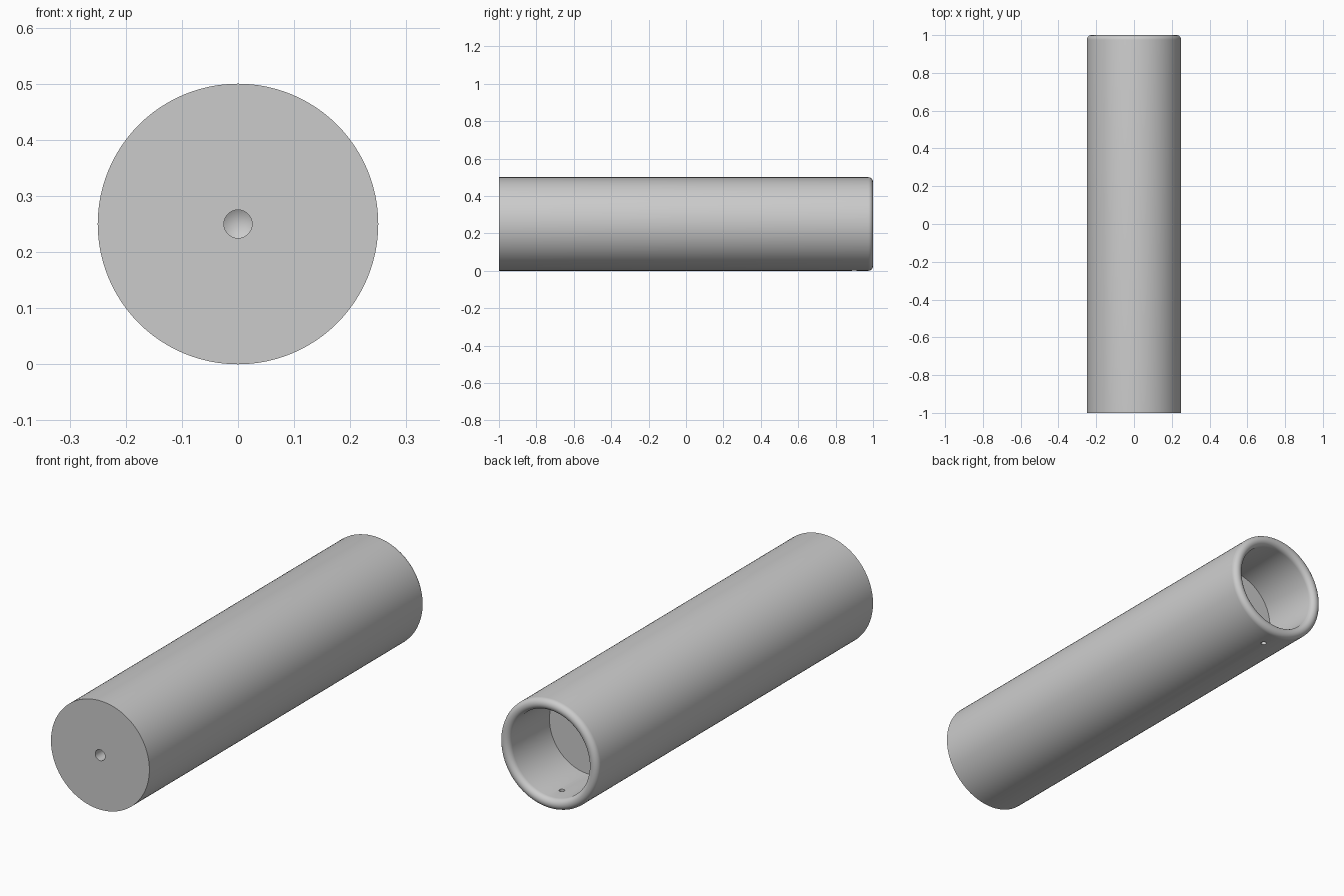
import bpy
import bmesh
import math
from mathutils import Vector, Matrix

cube = bpy.data.objects.get("Cube")
if cube:
    bpy.data.objects.remove(cube, do_unlink=True)

RADIUS = 0.25        # outer radius, also the axis height
BORE = 0.20          # radius of the blind bore
BORE_DEPTH = 0.295
ROUND = (RADIUS - BORE) / 2
PILOT = 0.025        # radius of the drilled front hole
SEGMENTS = 96

# Plain grey material
grey = bpy.data.materials.new("plain grey")
grey.use_nodes = True
colour = (0.6, 0.6, 0.6, 1)
grey.diffuse_color = colour
grey.node_tree.nodes["Principled BSDF"].inputs["Base Color"].default_value = colour

# Profile as (radius, y), from the tip of the pilot hole out and round to the bore floor
profile = [(0, -0.885), (PILOT, -0.9), (PILOT, -1), (RADIUS, -1)]
for i in range(13):
    a = math.pi * i / 12
    profile.append((RADIUS - ROUND + ROUND * math.cos(a), 1 - ROUND + ROUND * math.sin(a)))
profile += [(BORE, 1 - BORE_DEPTH), (0, 1 - BORE_DEPTH)]

# Turned body
bm = bmesh.new()
verts = [bm.verts.new((r, y, 0)) for r, y in profile]
edges = [bm.edges.new(pair) for pair in zip(verts, verts[1:])]
bmesh.ops.spin(bm, geom=verts + edges, cent=(0, 0, 0), axis=(0, 1, 0),
               angle=math.tau, steps=SEGMENTS)
bmesh.ops.remove_doubles(bm, verts=bm.verts, dist=0.0001)
bmesh.ops.recalc_face_normals(bm, faces=bm.faces)
bmesh.ops.translate(bm, verts=bm.verts, vec=Vector((0, 0, RADIUS)))
mesh = bpy.data.meshes.new("handle_body")
bm.to_mesh(mesh)
bm.free()
mesh.materials.append(grey)
body = bpy.data.objects.new("handle_body", mesh)
bpy.context.collection.objects.link(body)

# Small cross hole through the underside of the bore wall
bm = bmesh.new()
bmesh.ops.create_cone(bm, cap_ends=True, segments=24, radius1=0.012, radius2=0.012,
                      depth=0.2, matrix=Matrix.Translation((0, 0.9, 0.03)))
cut_mesh = bpy.data.meshes.new("cross_hole_cutter")
bm.to_mesh(cut_mesh)
bm.free()
cut_mesh.materials.append(grey)
cutter = bpy.data.objects.new("cross_hole_cutter", cut_mesh)
cutter.hide_render = True
bpy.context.collection.objects.link(cutter)

cut = body.modifiers.new("cross_hole", 'BOOLEAN')
cut.operation = 'DIFFERENCE'
cut.solver = 'EXACT'
cut.object = cutter

bpy.ops.object.select_all(action='DESELECT')
body.select_set(True)
bpy.context.view_layer.objects.active = body
bpy.ops.object.modifier_apply(modifier=cut.name)
bpy.data.objects.remove(cutter, do_unlink=True)
bpy.ops.object.shade_smooth_by_angle(angle=math.radians(30))
